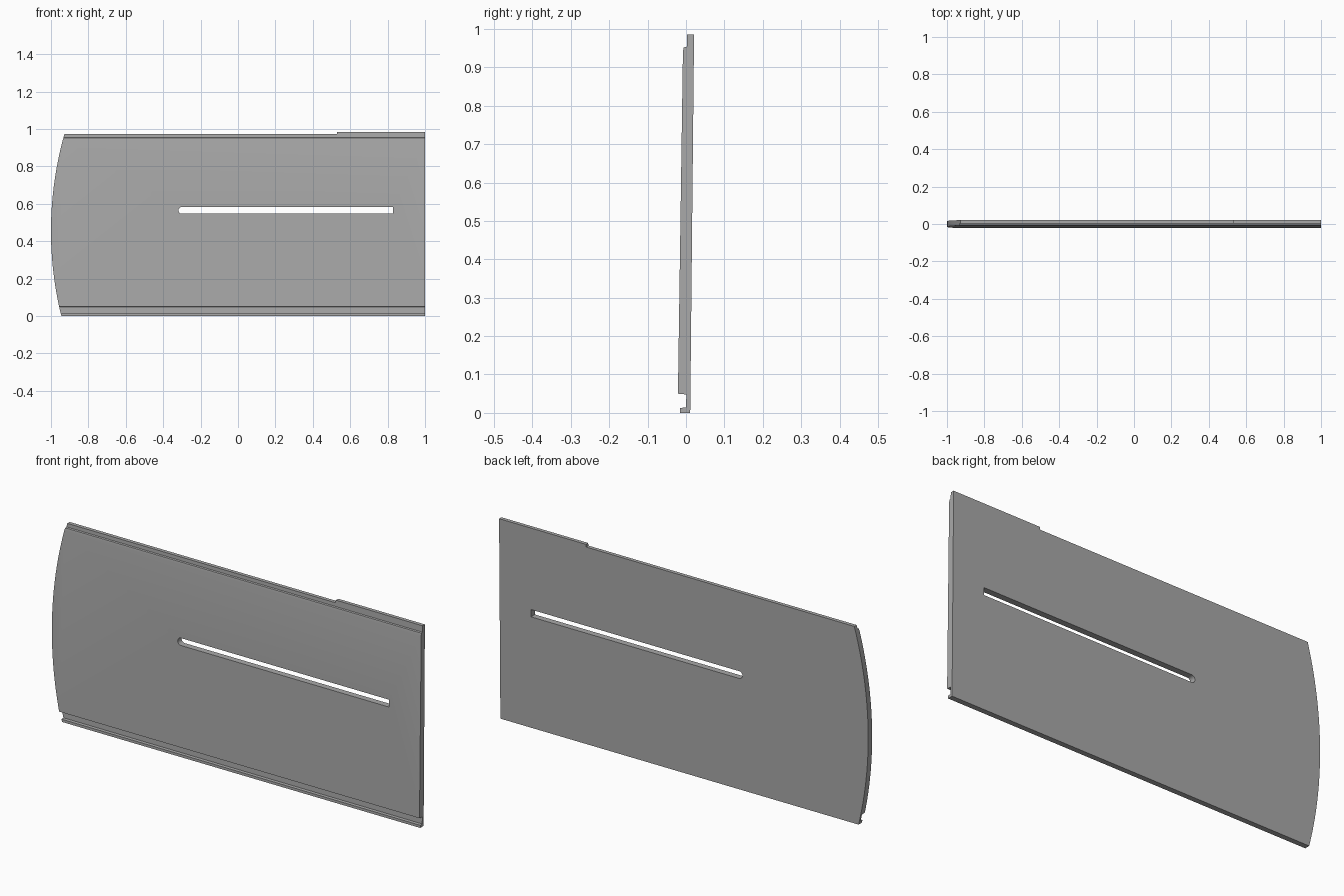
import bpy, bmesh, math
from mathutils import Vector

cube = bpy.data.objects.get("Cube")
if cube:
    bpy.data.objects.remove(cube, do_unlink=True)

grey = bpy.data.materials.new("plain grey")
grey.use_nodes = True
grey.diffuse_color = (0.4, 0.4, 0.4, 1)
grey.node_tree.nodes["Principled BSDF"].inputs["Base Color"].default_value = (0.4, 0.4, 0.4, 1)


def prism(name, points, offset):
    """Extrude a closed 3D outline along an offset."""
    bm = bmesh.new()
    face = bm.faces.new([bm.verts.new(p) for p in points])
    ext = bmesh.ops.extrude_face_region(bm, geom=[face])
    moved = [v for v in ext["geom"] if isinstance(v, bmesh.types.BMVert)]
    bmesh.ops.translate(bm, verts=moved, vec=Vector(offset))
    bmesh.ops.recalc_face_normals(bm, faces=bm.faces)
    mesh = bpy.data.meshes.new(name)
    bm.to_mesh(mesh)
    bm.free()
    mesh.materials.append(grey)
    obj = bpy.data.objects.new(name, mesh)
    bpy.context.collection.objects.link(obj)
    return obj


def carve(target, cutter, operation):
    """Apply a boolean and discard the cutter."""
    mod = target.modifiers.new("carve", 'BOOLEAN')
    mod.operation, mod.object, mod.solver = operation, cutter, 'EXACT'
    cutter.hide_render = True
    bpy.context.view_layer.objects.active = target
    bpy.ops.object.modifier_apply(modifier=mod.name)
    bpy.data.objects.remove(cutter, do_unlink=True)


# Slightly leaning board section: bottom lip and groove, top tongue
section = [(0.011, 0), (-0.015, 0), (-0.015, 0.013), (0.0, 0.014), (0.001, 0.048),
           (-0.021, 0.05), (-0.008, 0.94), (-0.006, 0.952), (0.002, 0.954),
           (0.003, 0.985), (0.021, 0.985)]
board = prism("siding_board", [(-1.1, y, z) for y, z in section], (2.1, 0, 0))

# Face outline: bowed left end and a shallow step in the top edge
radius, mid = 1.9, 0.455
bow = []
for i in range(25):
    z = -0.02 + 0.992 * i / 24
    bow.append((radius - 1 - math.sqrt(radius ** 2 - (z - mid) ** 2), z))
outline = bow + [(0.528, 0.972), (0.534, 1.05), (1, 1.05), (1, -0.02)]
carve(board, prism("outline_cutter", [(x, -0.2, z) for x, z in outline], (0, 0.4, 0)), 'INTERSECT')

# Long slot, round at the left end and square at the right
r, cx, cz = 0.018, -0.3, 0.565
slot = [(cx + r * math.cos(a), cz + r * math.sin(a))
        for a in (math.pi * (0.5 + i / 12) for i in range(13))]
slot += [(0.83, cz - r), (0.83, cz + r)]
carve(board, prism("slot_cutter", [(x, -0.2, z) for x, z in slot], (0, 0.4, 0)), 'DIFFERENCE')

# Smooth only the curved ends
board.select_set(True)
bpy.context.view_layer.objects.active = board
bpy.ops.object.shade_smooth_by_angle(angle=math.radians(20))
